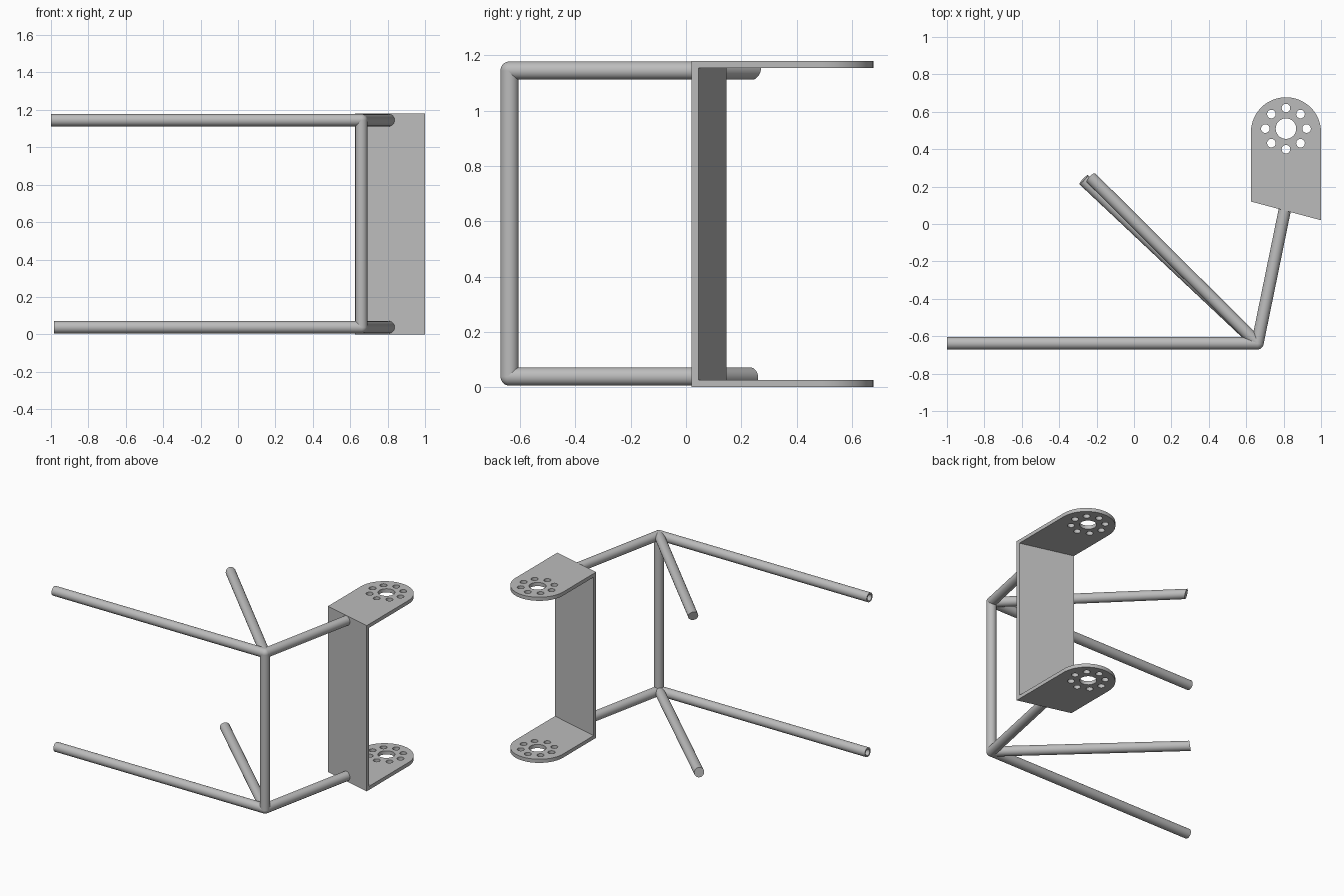
import bpy, bmesh
from math import sin, cos, pi, radians
from mathutils import Vector

cube = bpy.data.objects.get("Cube")
if cube:
    bpy.data.objects.remove(cube, do_unlink=True)

# One plain metal colour
metal = bpy.data.materials.new("grey metal")
metal.use_nodes = True
GREY = (0.5, 0.5, 0.5, 1)
metal.diffuse_color = GREY
metal.node_tree.nodes["Principled BSDF"].inputs["Base Color"].default_value = GREY

R, WALL, SIDES = 0.033, 0.01, 32
LOW, HIGH, TOP, THICK = 0.038, 1.145, 1.18, 0.026
PLATE_L, PLATE_R = Vector((0.625, 0.12, 0)), Vector((1.0, 0.02, 0))
along = (PLATE_R - PLATE_L).normalized()
PLATE_NORMAL = Vector((-along.y, along.x, 0))
CORNER = Vector((0.66, -0.638, 0))


def finish(obj):
    obj.data.materials.clear()
    obj.data.materials.append(metal)
    bpy.ops.object.select_all(action='DESELECT')
    obj.select_set(True)
    bpy.context.view_layer.objects.active = obj
    bpy.ops.object.shade_smooth_by_angle(angle=radians(35))


def add_mesh(name, bm):
    bmesh.ops.recalc_face_normals(bm, faces=bm.faces)
    mesh = bpy.data.meshes.new(name)
    bm.to_mesh(mesh)
    bm.free()
    obj = bpy.data.objects.new(name, mesh)
    bpy.context.collection.objects.link(obj)
    finish(obj)


def tube(name, start, end, cut=None, hollow=False):
    """Round bar from start to end; cut is the normal of the far end."""
    d = (end - start).normalized()
    cut = cut or d
    u = d.orthogonal().normalized()
    v = d.cross(u)
    bm = bmesh.new()

    def ring(centre, normal, radius):
        verts = []
        for i in range(SIDES):
            a = 2 * pi * i / SIDES
            off = radius * (cos(a) * u + sin(a) * v)
            verts.append(bm.verts.new(centre + off - d * (off.dot(normal) / d.dot(normal))))
        return verts

    def bridge(a, b):
        for i in range(SIDES):
            j = (i + 1) % SIDES
            bm.faces.new((a[i], a[j], b[j], b[i]))

    rings = [ring(start, d, R), ring(end, cut, R)]
    if hollow:
        rings += [ring(end, cut, R - WALL), ring(start, d, R - WALL)]
        for i in range(4):
            bridge(rings[i], rings[(i + 1) % 4])
    else:
        bridge(*rings)
        for r in rings:
            bm.faces.new(r)
    add_mesh(name, bm)


def at(x, y, z):
    return Vector((x, y, z))


# Tubes of the lower and upper frame, with rounded corner joints
for level, z, tip_x, brace_end, tilt in (
        ("lower", LOW, -0.985, (-0.27, 0.237), 0.15),
        ("upper", HIGH, -1.0, (-0.23, 0.247), -0.3)):
    corner = at(CORNER.x, CORNER.y, z)
    tube(level + "_front_tube", corner, at(tip_x, CORNER.y, z), hollow=True)
    end = at(*brace_end, z)
    tube(level + "_diagonal_tube", corner, end,
         (end - corner).normalized() + at(0, 0, tilt))
    tube(level + "_bracket_tube", corner, at(0.806, 0.075, z), PLATE_NORMAL)
    bm = bmesh.new()
    bmesh.ops.create_uvsphere(bm, u_segments=SIDES, v_segments=16, radius=R)
    bmesh.ops.translate(bm, verts=bm.verts, vec=corner)
    add_mesh(level + "_corner_joint", bm)
tube("upright_tube", at(CORNER.x, CORNER.y, LOW), at(CORNER.x, CORNER.y, HIGH))

# Bracket web: slanted upright plate between the flanges
bm = bmesh.new()
depth = Vector((0, THICK, 0))
base = [bm.verts.new(p + at(0, 0, THICK))
        for p in (PLATE_L, PLATE_R, PLATE_R + depth, PLATE_L + depth)]
face = bm.faces.new(base)
out = bmesh.ops.extrude_face_region(bm, geom=[face])
bmesh.ops.translate(bm, vec=(0, 0, TOP - 2 * THICK),
                    verts=[g for g in out["geom"] if isinstance(g, bmesh.types.BMVert)])
add_mesh("bracket_web", bm)


def circle(x, y, r, n=32, sweep=2 * pi):
    steps = n if sweep == 2 * pi else n - 1
    return [(x + r * cos(sweep * i / steps), y + r * sin(sweep * i / steps)) for i in range(n)]


# Bracket flanges: rounded tongues with a centre hole and a bolt circle
MID_X, HOLE_Y = 0.8125, 0.51
outline = [PLATE_L.xy, PLATE_R.xy] + circle(MID_X, 0.49, 0.1875, 40, pi)
loops = [outline, circle(MID_X, HOLE_Y, 0.055)]
for k in range(8):
    a = k * pi / 4
    loops.append(circle(MID_X + 0.11 * cos(a), HOLE_Y + 0.11 * sin(a), 0.023, 24))

for name, z in (("lower_flange", THICK / 2), ("upper_flange", TOP - THICK / 2)):
    curve = bpy.data.curves.new(name, 'CURVE')
    curve.dimensions = '2D'
    curve.fill_mode = 'BOTH'
    curve.extrude = THICK / 2
    for loop in loops:
        spline = curve.splines.new('POLY')
        spline.points.add(len(loop) - 1)
        for point, (x, y) in zip(spline.points, loop):
            point.co = (x, y, 0, 1)
        spline.use_cyclic_u = True
    obj = bpy.data.objects.new(name, curve)
    obj.location.z = z
    bpy.context.collection.objects.link(obj)
    bpy.ops.object.select_all(action='DESELECT')
    obj.select_set(True)
    bpy.context.view_layer.objects.active = obj
    bpy.ops.object.convert(target='MESH')
    obj = bpy.context.view_layer.objects.active
    bm = bmesh.new()
    bm.from_mesh(obj.data)
    bmesh.ops.remove_doubles(bm, verts=bm.verts, dist=0.0001)
    bmesh.ops.recalc_face_normals(bm, faces=bm.faces)
    bm.to_mesh(obj.data)
    bm.free()
    finish(obj)
